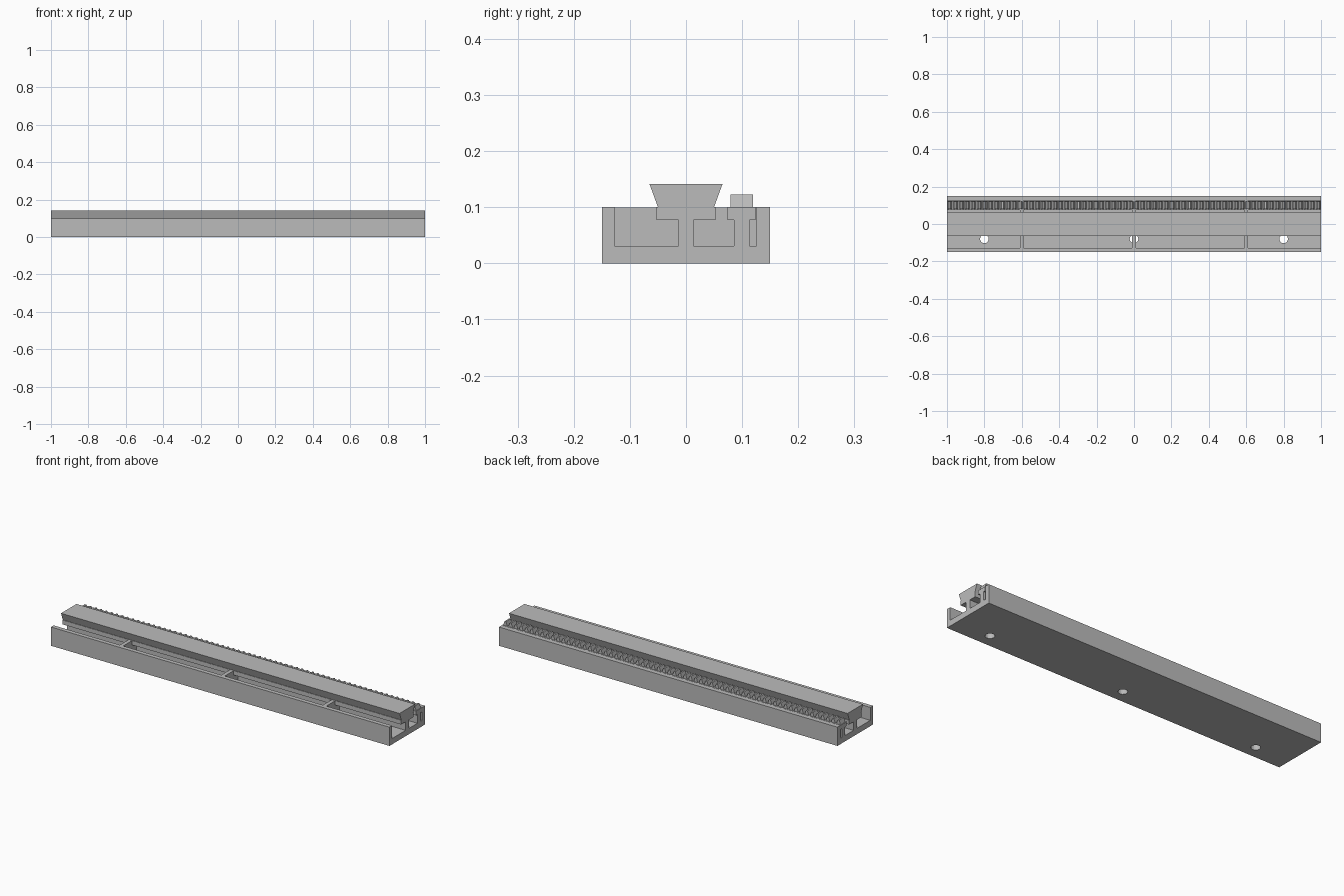
import bpy, bmesh, math
from mathutils import Matrix

cube = bpy.data.objects.get("Cube")
if cube:
    bpy.data.objects.remove(cube, do_unlink=True)

GREY = (0.5, 0.5, 0.5, 1.0)
grey = bpy.data.materials.new("plain grey")
grey.use_nodes = True
grey.diffuse_color = GREY
grey.node_tree.nodes["Principled BSDF"].inputs["Base Color"].default_value = GREY

HALF = 1.0      # half length of the rail
FLOOR = 0.031   # top of the tray floor
LEDGE = 0.077   # underside of the rail heads
RIM = 0.1       # top of the tray walls


def finish(name, bm):
    bmesh.ops.recalc_face_normals(bm, faces=bm.faces)
    mesh = bpy.data.meshes.new(name)
    bm.to_mesh(mesh)
    bm.free()
    mesh.materials.append(grey)
    obj = bpy.data.objects.new(name, mesh)
    bpy.context.collection.objects.link(obj)
    return obj


def prism(bm, points, offset):
    """Cap a closed outline and extrude it along the offset."""
    face = bm.faces.new([bm.verts.new(p) for p in points])
    out = bmesh.ops.extrude_face_region(bm, geom=[face], use_keep_orig=True)
    verts = [g for g in out["geom"] if isinstance(g, bmesh.types.BMVert)]
    bmesh.ops.translate(bm, verts=verts, vec=offset)


def long_section(name, outline):
    bm = bmesh.new()
    prism(bm, [(-HALF, y, z) for y, z in outline], (2 * HALF, 0, 0))
    return finish(name, bm)


def mirrored(half, centre):
    """Complete a section given by its right half, bottom to top."""
    return ([(centre + y, z) for y, z in half]
            + [(centre - y, z) for y, z in reversed(half)])


# Open tray with a tall wall on each long side
tray = long_section("base_tray", [
    (-0.15, 0), (0.15, 0), (0.15, RIM), (0.1255, RIM), (0.1255, FLOOR),
    (-0.127, FLOOR), (-0.127, RIM), (-0.15, RIM)])

# Mounting holes through the floor
bm = bmesh.new()
for x in (-0.8, 0, 0.8):
    bmesh.ops.create_cone(bm, cap_ends=True, segments=20, radius1=0.023,
                          radius2=0.023, depth=0.1,
                          matrix=Matrix.Translation((x, -0.08, 0.015)))
cutter = finish("hole_cutter", bm)
cutter.hide_render = True
cut = tray.modifiers.new("mounting holes", 'BOOLEAN')
cut.operation = 'DIFFERENCE'
cut.solver = 'EXACT'
cut.object = cutter
bpy.context.view_layer.objects.active = tray
bpy.ops.object.modifier_apply(modifier=cut.name)
bpy.data.objects.remove(cutter, do_unlink=True)

# Dovetail guide on a thin stem
long_section("dovetail_rail", mirrored([
    (0.0135, FLOOR), (0.0135, LEDGE), (0.0525, LEDGE), (0.0525, RIM),
    (0.05, RIM), (0.065, 0.141)], 0))

# T-shaped bar that carries the rack
RACK_Y = 0.0993
long_section("rack_bar", mirrored([
    (0.0135, FLOOR), (0.0135, LEDGE), (0.025, LEDGE), (0.025, RIM)], RACK_Y))

# Straight gear teeth with slanted flanks
COUNT = 64
pitch = 2 * HALF / COUNT
module = pitch / math.pi
slope = math.tan(math.radians(20))
root = pitch / 4 + 1.25 * module * slope
tip = pitch / 4 - module * slope
top = RIM + 2.25 * module
bm = bmesh.new()
for i in range(COUNT):
    x = -HALF + (i + 0.5) * pitch
    y = RACK_Y - 0.02
    prism(bm, [(x - root, y, RIM), (x + root, y, RIM),
               (x + tip, y, top), (x - tip, y, top)], (0, 0.04, 0))
finish("rack_teeth", bm)

# Cross ribs bridging the channels
bm = bmesh.new()
for x in (-0.6, 0, 0.6):
    z0, z1 = FLOOR, RIM - 0.0005
    prism(bm, [(x - 0.01, -0.13, z0), (x + 0.01, -0.13, z0),
               (x + 0.01, -0.13, z1), (x - 0.01, -0.13, z1)], (0, 0.26, 0))
finish("cross_ribs", bm)
